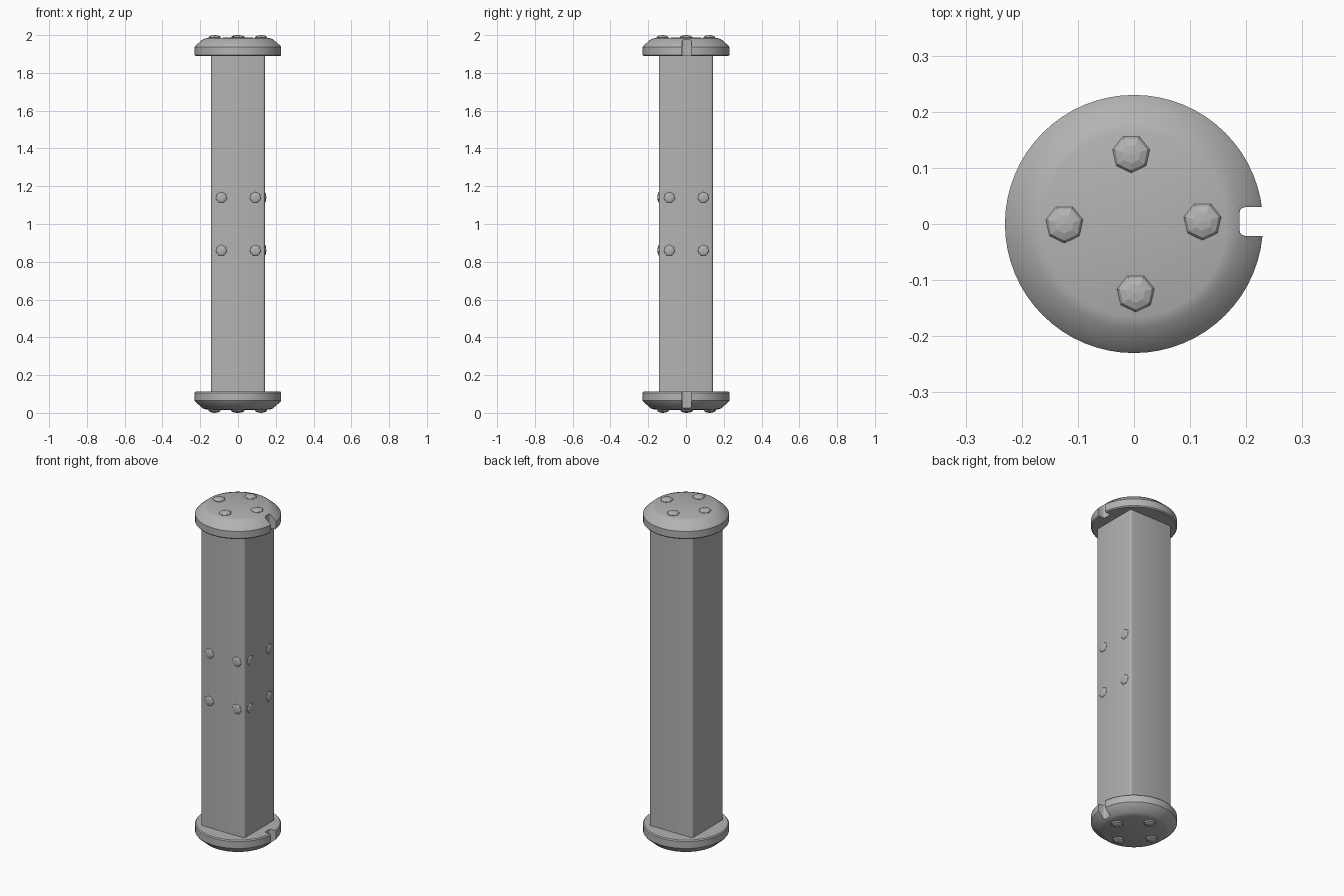
import bpy, bmesh
from math import pi
from mathutils import Matrix, Vector

default = bpy.data.objects.get("Cube")
if default:
    bpy.data.objects.remove(default, do_unlink=True)

grey = bpy.data.materials.new("plain grey")
grey.use_nodes = True
grey.diffuse_color = (0.45, 0.45, 0.45, 1)
grey.node_tree.nodes["Principled BSDF"].inputs["Base Color"].default_value = grey.diffuse_color


def finish(name, bm, smooth=None):
    """Turn a bmesh into a named object with the grey material."""
    bmesh.ops.recalc_face_normals(bm, faces=bm.faces)
    mesh = bpy.data.meshes.new(name)
    bm.to_mesh(mesh)
    bm.free()
    mesh.materials.append(grey)
    obj = bpy.data.objects.new(name, mesh)
    bpy.context.collection.objects.link(obj)
    if smooth:
        select(obj)
        bpy.ops.object.shade_smooth_by_angle(angle=smooth)
    return obj


def select(obj):
    bpy.ops.object.select_all(action="DESELECT")
    obj.select_set(True)
    bpy.context.view_layer.objects.active = obj


def box(low, high, bevel):
    """Upright box with rounded vertical edges."""
    low, high = Vector(low), Vector(high)
    bm = bmesh.new()
    bmesh.ops.create_cube(bm, size=1, matrix=Matrix.Translation((low + high) / 2)
                          @ Matrix.Diagonal((*(high - low), 1)))
    upright = [e for e in bm.edges if abs(e.verts[0].co.z - e.verts[1].co.z) > 0.01]
    bmesh.ops.bevel(bm, geom=upright, offset=bevel, segments=3, profile=0.5, affect="EDGES")
    return bm


def rivet(name, place, axis, radius, height):
    """Small faceted stud pointing along the axis."""
    bm = bmesh.new()
    turn = Vector(axis).to_track_quat("Z", "Y").to_matrix().to_4x4()
    bmesh.ops.create_uvsphere(bm, u_segments=7, v_segments=6, radius=1,
                              matrix=Matrix.Translation(place) @ turn
                              @ Matrix.Diagonal((radius, radius, height, 1)))
    return finish(name, bm)


def cap(name, base, direction):
    """Disc with a chamfered outer rim and a keyway slot on the left side."""
    profile = [(0, 0), (0.225, 0), (0.23, 0.006), (0.23, 0.047), (0.223, 0.056),
               (0.186, 0.088), (0.165, 0.095), (0, 0.097)]
    bm = bmesh.new()
    points = [bm.verts.new((r, 0, base + direction * h)) for r, h in profile]
    edges = [bm.edges.new(pair) for pair in zip(points, points[1:])]
    bmesh.ops.spin(bm, geom=points + edges, cent=(0, 0, 0), axis=(0, 0, 1),
                   angle=2 * pi, steps=64, use_duplicate=False)
    bmesh.ops.remove_doubles(bm, verts=bm.verts, dist=0.0005)
    disc = finish(name, bm)

    # Keyway slot
    cutter = finish("slot_cutter", box((0.188, -0.021, base - 0.2),
                                       (0.3, 0.03, base + 0.2), 0.01))
    cutter.hide_render = True
    cut = disc.modifiers.new("slot", "BOOLEAN")
    cut.operation, cut.solver, cut.object = "DIFFERENCE", "EXACT", cutter
    select(disc)
    bpy.ops.object.modifier_apply(modifier=cut.name)
    bpy.data.objects.remove(cutter, do_unlink=True)
    bpy.ops.object.shade_smooth_by_angle(angle=0.6)


# Square column
finish("column", box((-0.142, -0.143, 0.05), (0.142, 0.142, 1.95), 0.01), 0.7)

# End caps and their studs
for end, base, direction in (("top", 1.89, 1), ("bottom", 0.112, -1)):
    cap(end + "_cap", base, direction)
    face = base + direction * 0.097
    tip = 2 if direction > 0 else 0
    for i, (x, y) in enumerate(((0.122, 0.005), (-0.124, 0), (-0.005, 0.125), (0.003, -0.123))):
        rivet(f"{end}_cap_stud_{i + 1}", (x, y, face), (0, 0, direction),
              0.034, abs(tip - face))

# Studs on the front and left faces of the column
for z in (0.86, 1.14):
    row = "lower" if z < 1 else "upper"
    for side, across in (("a", -0.088), ("b", 0.092)):
        rivet(f"front_stud_{row}_{side}", (across, -0.143, z), (0, -1, 0), 0.03, 0.008)
        rivet(f"left_stud_{row}_{side}", (0.142, across, z), (1, 0, 0), 0.03, 0.008)
